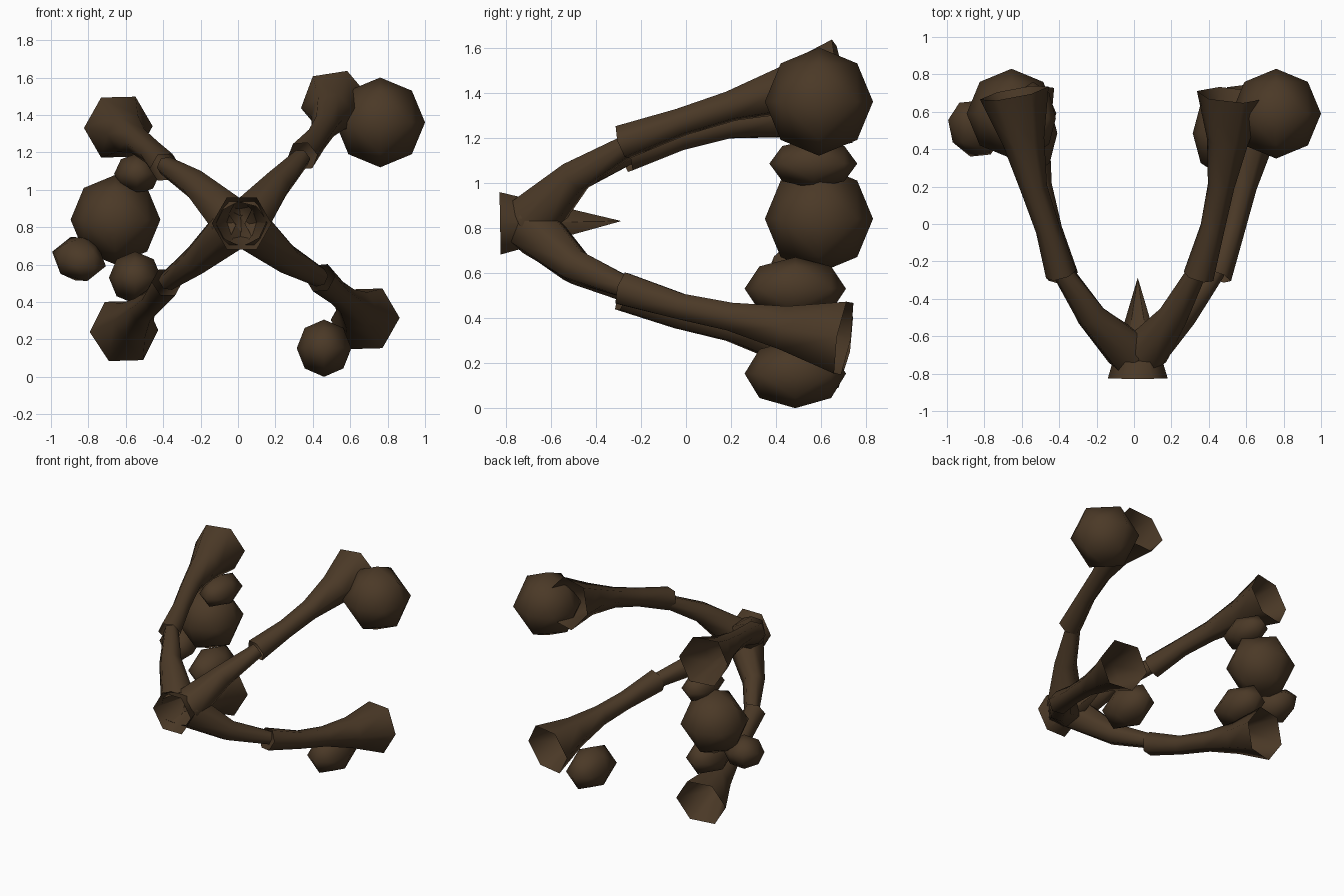
import bpy, bmesh, math
from mathutils import Vector, Matrix

if "Cube" in bpy.data.objects:
    bpy.data.objects.remove(bpy.data.objects["Cube"])

brown = bpy.data.materials.new("dark_brown")
brown.diffuse_color = (0.07, 0.041, 0.02, 1)
brown.use_nodes = True
brown.node_tree.nodes["Principled BSDF"].inputs["Base Color"].default_value = brown.diffuse_color


def finish(bm, name):
    me = bpy.data.meshes.new(name)
    bmesh.ops.recalc_face_normals(bm, faces=bm.faces)
    for f in bm.faces:
        f.smooth = True
    bm.to_mesh(me)
    bm.free()
    me.materials.append(brown)
    ob = bpy.data.objects.new(name, me)
    bpy.context.collection.objects.link(ob)
    return ob


def tube(name, path, radii, twist=0):
    """Open six-sided tube along a path, rings square to the path."""
    bm = bmesh.new()
    pts = [Vector(p) for p in path]
    rings = []
    for i, (p, r) in enumerate(zip(pts, radii)):
        t = (pts[min(i + 1, len(pts) - 1)] - pts[max(i - 1, 0)]).normalized()
        u = (Vector((1, 0, 0)) - t * t.x).normalized()
        v = u.cross(t)
        ring = []
        for k in range(6):
            a = math.radians(60 * k + twist)
            ring.append(bm.verts.new(p + (u * math.cos(a) + v * math.sin(a)) * r))
        rings.append(ring)
    for a, b in zip(rings, rings[1:]):
        for k in range(6):
            n = (k + 1) % 6
            bm.faces.new((a[k], a[n], b[n], b[k]))
    return finish(bm, name)


def blob(name, centre, radii, spin=(0, 0, 0)):
    """Once-subdivided octahedron, stretched into an ellipsoid."""
    bm = bmesh.new()
    ax = [Vector(a) for a in ((1, 0, 0), (0, 1, 0), (-1, 0, 0), (0, -1, 0))]
    for i in range(4):
        for pole in (Vector((0, 0, 1)), Vector((0, 0, -1))):
            a, b, c = ax[i], ax[(i + 1) % 4], pole
            ab, bc, ca = (a + b).normalized(), (b + c).normalized(), (c + a).normalized()
            for tri in ((a, ab, ca), (ab, b, bc), (ca, bc, c), (ab, bc, ca)):
                bm.faces.new([bm.verts.new(q) for q in tri])
    bmesh.ops.remove_doubles(bm, verts=bm.verts, dist=0.001)
    m = Matrix.Translation(centre)
    for angle, axis in zip(spin, "XYZ"):
        m = m @ Matrix.Rotation(math.radians(angle), 4, axis)
    m = m @ Matrix.Diagonal((*radii, 1))
    bmesh.ops.transform(bm, matrix=m, verts=bm.verts)
    return finish(bm, name)


# Hollow cone at the front hub, its tip pointing backwards
tube("hub_cone", [(0.02, -0.825, 0.82), (0.02, -0.29, 0.83)], [0.16, 0.001])

# Four two-piece branches: inner path, outer path, twist
branches = {
    "upper_left": ([(-0.03, -0.68, 0.84), (-0.23, -0.49, 1.03), (-0.39, -0.25, 1.13)],
                   [(-0.39, -0.27, 1.12), (-0.46, -0.03, 1.20), (-0.535, 0.19, 1.26),
                    (-0.59, 0.44, 1.30), (-0.64, 0.70, 1.335)], 0),
    "upper_right": ([(0.06, -0.68, 0.84), (0.21, -0.49, 1.03), (0.34, -0.25, 1.17)],
                    [(0.345, -0.28, 1.18), (0.42, -0.02, 1.27), (0.465, 0.2, 1.34),
                     (0.50, 0.44, 1.41), (0.52, 0.69, 1.465)], 10),
    "lower_left": ([(-0.03, -0.68, 0.80), (-0.23, -0.49, 0.62), (-0.38, -0.25, 0.51)],
                   [(-0.38, -0.28, 0.505), (-0.45, -0.03, 0.41), (-0.51, 0.2, 0.36),
                    (-0.56, 0.44, 0.30), (-0.61, 0.69, 0.245)], 4),
    "lower_right": ([(0.06, -0.68, 0.80), (0.26, -0.49, 0.63), (0.44, -0.25, 0.53)],
                    [(0.44, -0.28, 0.53), (0.53, -0.02, 0.45), (0.585, 0.2, 0.405),
                     (0.635, 0.44, 0.355), (0.68, 0.70, 0.31)], 0),
}
for name, (inner, outer, twist) in branches.items():
    tube(name + "_inner_branch", inner, [0.13, 0.08, 0.052], twist)
    tube(name + "_outer_branch", outer, [0.083, 0.066, 0.072, 0.112, 0.187], twist)

# Leaf clumps hanging at the branch ends
blob("right_top_clump", (0.76, 0.59, 1.36), (0.24, 0.24, 0.24))
blob("left_middle_clump", (-0.655, 0.59, 0.84), (0.24, 0.24, 0.24))
blob("left_upper_small_clump", (-0.54, 0.565, 1.085), (0.122, 0.195, 0.11))
blob("left_lower_small_clump", (-0.55, 0.485, 0.53), (0.14, 0.225, 0.14))
blob("left_outer_small_clump", (-0.85, 0.51, 0.63), (0.14, 0.17, 0.12), (15, 10, 30))
blob("right_bottom_clump", (0.46, 0.485, 0.153), (0.146, 0.225, 0.153))
